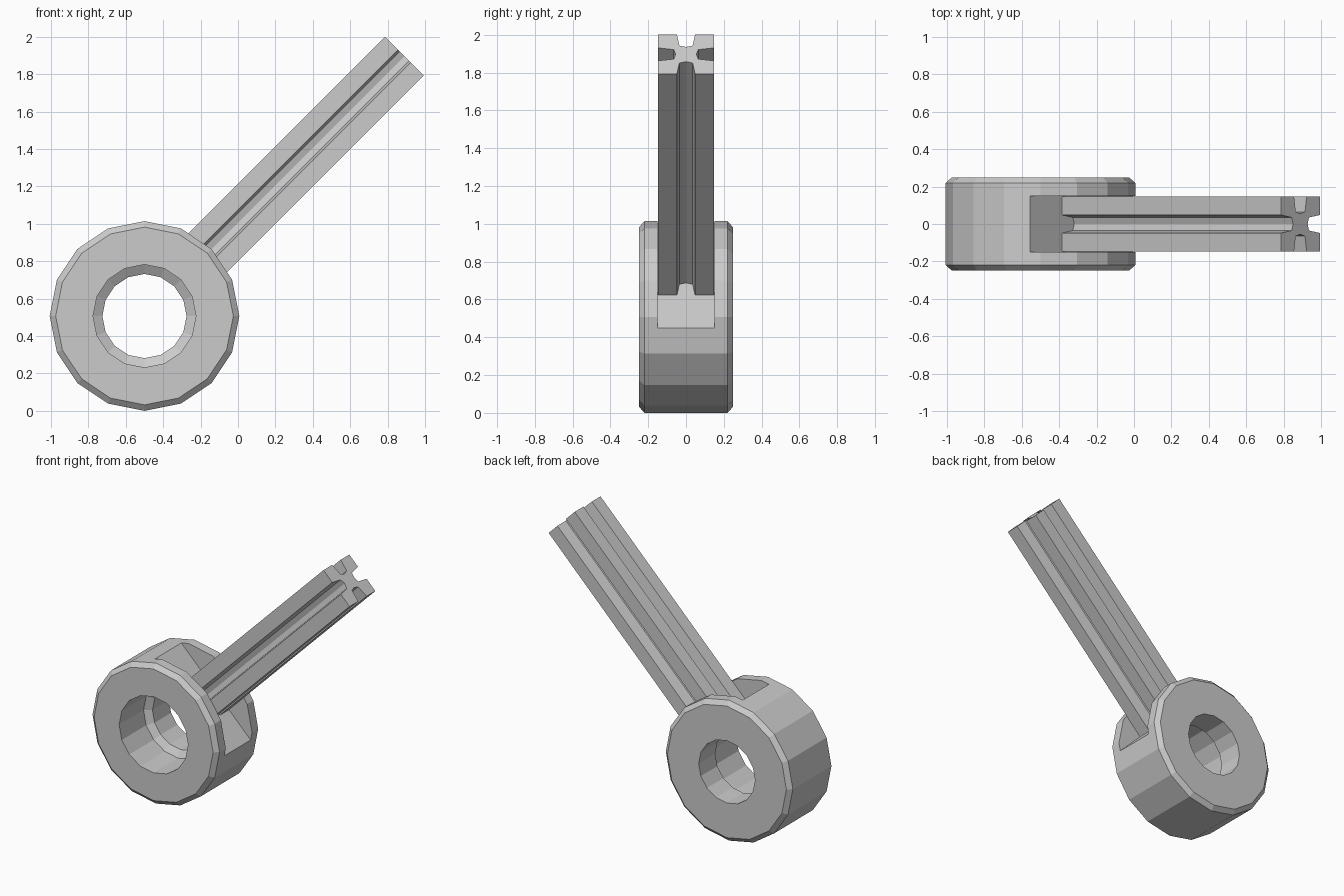
import bpy, bmesh
from math import pi, cos, sin
from mathutils import Matrix, Vector

if "Cube" in bpy.data.objects:
    bpy.data.objects.remove(bpy.data.objects["Cube"])

CENTRE = Vector((-0.5, 0, 0.507))
# local x runs along the shaft, local y stays across the ring
PLACE = Matrix.Translation(CENTRE) @ Matrix.Rotation(-pi / 4, 4, 'Y')


def make_object(name, bm):
    bmesh.ops.recalc_face_normals(bm, faces=bm.faces)
    mesh = bpy.data.meshes.new(name)
    bm.to_mesh(mesh)
    bm.free()
    ob = bpy.data.objects.new(name, mesh)
    bpy.context.collection.objects.link(ob)
    ob.matrix_world = PLACE
    return ob


def lathe(name, profile, sides):
    """Spin a closed (radius, y) profile around the y axis."""
    bm = bmesh.new()
    rings = [[bm.verts.new((r * cos(2 * pi * i / sides), y, r * sin(2 * pi * i / sides)))
              for r, y in profile] for i in range(sides)]
    n = len(profile)
    for i in range(sides):
        a, b = rings[i], rings[(i + 1) % sides]
        for j in range(n):
            k = (j + 1) % n
            bm.faces.new((a[j], a[k], b[k], b[j]))
    return make_object(name, bm)


# Ring with chamfered rims and a stepped bore
ring = lathe("ring", [(0.475, -0.248), (0.507, -0.22), (0.507, 0.22), (0.475, 0.248),
                      (0.225, 0.248), (0.225, 0.06), (0.275, 0.03), (0.275, -0.248)], 16)

# Flat pocket in the rim where the shaft is rooted
bm = bmesh.new()
bmesh.ops.create_cube(bm, size=1.0, matrix=Matrix.Translation((0.61, 0, 0))
                      @ Matrix.Diagonal((0.6, 0.3, 1.2, 1)))
cutter = make_object("pocket_cutter", bm)
cutter.hide_render = True
mod = ring.modifiers.new("pocket", 'BOOLEAN')
mod.operation = 'DIFFERENCE'
mod.solver = 'EXACT'
mod.object = cutter
bpy.context.view_layer.objects.active = ring
bpy.ops.object.modifier_apply(modifier=mod.name)
bpy.data.objects.remove(cutter)

# Shaft: square section with a groove along each side
quarter = [(0.055, 0.0), (0.065, 0.035), (0.147, 0.048), (0.147, 0.147),
           (0.048, 0.147), (0.035, 0.065)]
section = []
for q in range(4):
    c, s = round(cos(q * pi / 2)), round(sin(q * pi / 2))
    section += [(c * u - s * v, s * u + c * v) for u, v in quarter]
bm = bmesh.new()
base = bm.faces.new([bm.verts.new((0.305, u, v)) for u, v in section])
out = bmesh.ops.extrude_face_region(bm, geom=[base], use_keep_orig=True)
bmesh.ops.translate(bm, vec=(1.66, 0, 0),
                    verts=[g for g in out["geom"] if isinstance(g, bmesh.types.BMVert)])
make_object("grooved_shaft", bm)
